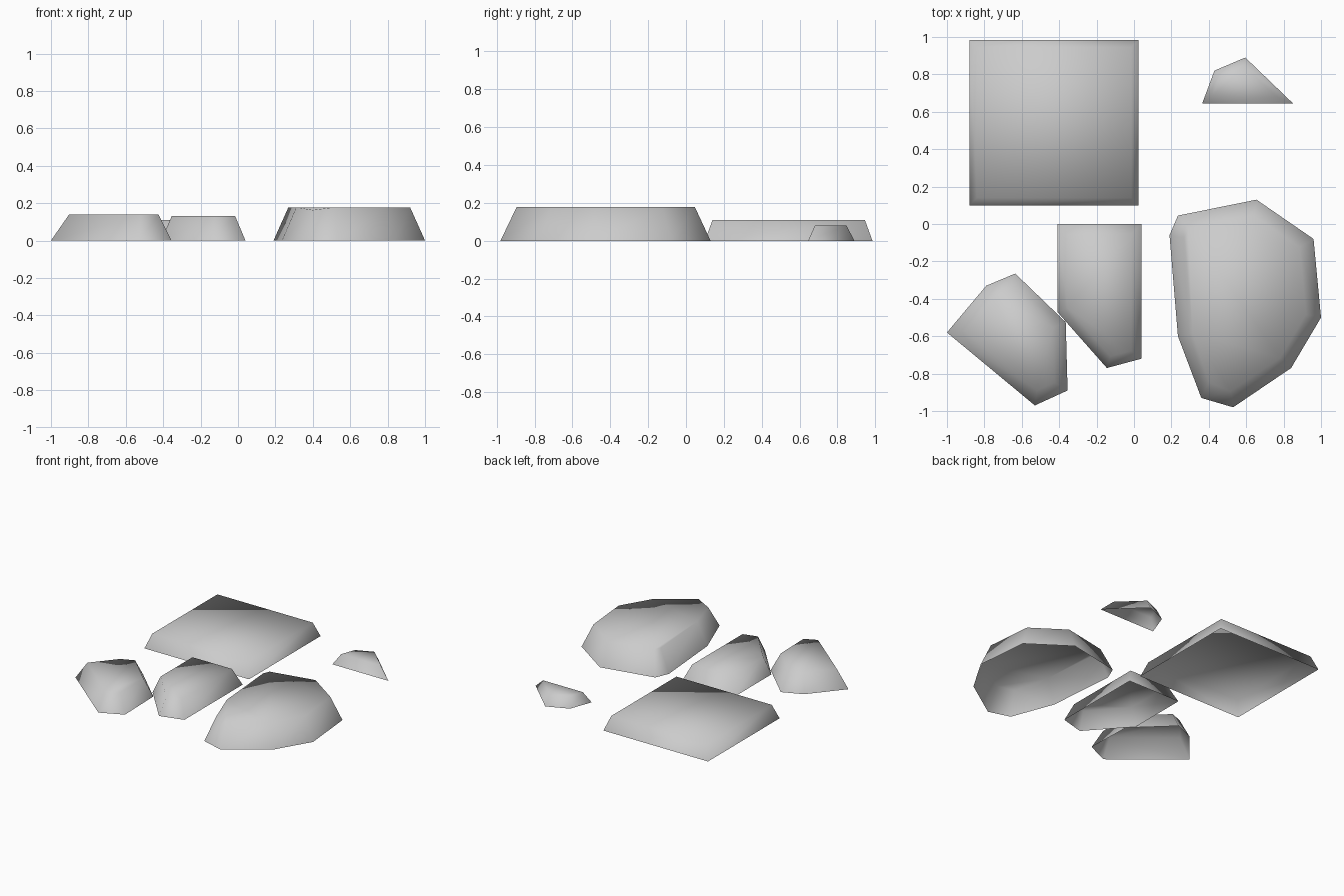
import bpy
import bmesh
from mathutils import Vector

default_cube = bpy.data.objects.get("Cube")
if default_cube:
    bpy.data.objects.remove(default_cube, do_unlink=True)


def make_material(name, colour):
    material = bpy.data.materials.new(name)
    material.use_nodes = True
    material.diffuse_color = colour
    material.node_tree.nodes["Principled BSDF"].inputs["Base Color"].default_value = colour
    return material


def inset_outline(outline, distance):
    """Move every edge of a counter-clockwise convex outline inwards."""
    points = [Vector(p) for p in outline]
    result = []
    for i, point in enumerate(points):
        before = (point - points[i - 1]).normalized()
        after = (points[(i + 1) % len(points)] - point).normalized()
        n1 = Vector((-before.y, before.x))
        n2 = Vector((-after.y, after.x))
        result.append(point + (n1 + n2) * distance / (1 + n1.dot(n2)))
    return result


def make_stone(name, outline, height, bevel, chipped_corner=None):
    """Flat stone: sloping walls and a smooth cap, open underneath."""
    bm = bmesh.new()
    base = [bm.verts.new((x, y, 0)) for x, y in outline]
    top = [bm.verts.new((p.x, p.y, height)) for p in inset_outline(outline, bevel)]
    count = len(base)
    for i in range(count):
        j = (i + 1) % count
        bm.faces.new((base[i], base[j], top[j], top[i]))
    cap = bm.faces.new(top)
    # A chipped corner sinks a little, with a crease across the cap
    if chipped_corner is not None:
        k = chipped_corner
        bmesh.utils.face_split(cap, top[k - 1], top[(k + 1) % count])
        top[k].co += Vector((-0.02, 0.02, -0.015))
    for face in bm.faces:
        face.smooth = True
    mesh = bpy.data.meshes.new(name)
    bm.to_mesh(mesh)
    bm.free()
    mesh.materials.append(stone_grey)
    stone = bpy.data.objects.new(name, mesh)
    bpy.context.scene.collection.objects.link(stone)
    return stone


stone_grey = make_material("stone_grey", (0.6, 0.6, 0.6, 1.0))

# Square slab at the back
make_stone("square_slab",
           [(-0.88, 0.1), (0.025, 0.1), (0.025, 0.985), (-0.88, 0.985)],
           height=0.11, bevel=0.04)

# Large rounded stone, chipped at its front corner
make_stone("large_stone",
           [(0.19, -0.06), (0.235, -0.6), (0.36, -0.93), (0.53, -0.98), (0.84, -0.77),
            (1, -0.5), (0.96, -0.08), (0.655, 0.13), (0.235, 0.045)],
           height=0.178, bevel=0.078, chipped_corner=2)

# Middle stone with a pointed front
make_stone("middle_stone",
           [(-0.41, 0), (-0.41, -0.47), (-0.145, -0.77), (0.04, -0.72), (0.04, 0)],
           height=0.13, bevel=0.055)

# Angular stone at the front corner
make_stone("angular_stone",
           [(-1, -0.58), (-0.53, -0.97), (-0.355, -0.89), (-0.365, -0.525),
            (-0.635, -0.265), (-0.79, -0.33)],
           height=0.138, bevel=0.068)

# Small shard at the back corner
make_stone("small_shard",
           [(0.365, 0.645), (0.85, 0.645), (0.595, 0.89), (0.43, 0.82)],
           height=0.08, bevel=0.036)
